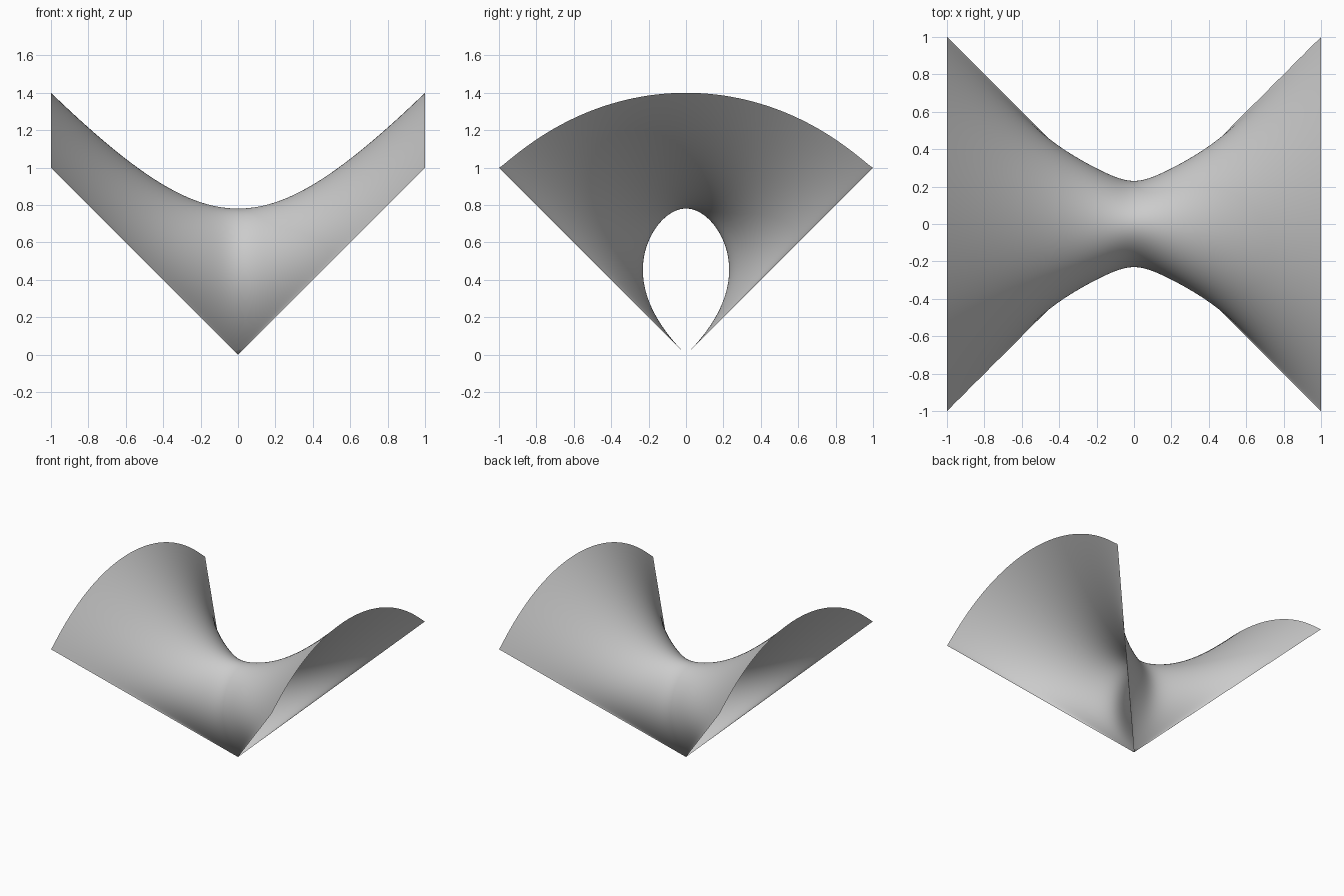
import bpy, bmesh, math

if "Cube" in bpy.data.objects:
    bpy.data.objects.remove(bpy.data.objects["Cube"])

NX, NP = 120, 96   # steps along x and across each section


def section_point(x, p):
    """Point on the saddle: p runs -1..1 from one lower edge over the ridge to the other."""
    u = max(0.0, math.cos(p * math.pi / 2))
    v = u * u
    ridge2 = 0.61 + 1.35 * x * x                  # squared ridge height
    z2 = x * x + v * (ridge2 - x * x)             # squared height of this point
    teardrop = (1 - u) * (1 - 0.66 * u)           # section at the middle
    arc = (1 - v) / (1 + v)                       # section at the ends
    t = x * x / (x * x + 0.06)
    ratio = (1 - t) * teardrop + t * arc
    y = math.copysign(math.sqrt(max(0.0, z2 * ratio)), p)
    return x, y, math.sqrt(z2)


# Saddle sheet, open teardrop in the middle flaring to arcs at both ends
bm = bmesh.new()
rows = [[bm.verts.new(section_point(-1 + 2 * i / NX, -1 + 2 * j / NP))
         for j in range(NP + 1)] for i in range(NX + 1)]
for a, b in zip(rows, rows[1:]):
    for j in range(NP):
        bm.faces.new((a[j], b[j], b[j + 1], a[j + 1]))
bmesh.ops.remove_doubles(bm, verts=bm.verts, dist=1e-5)
bmesh.ops.recalc_face_normals(bm, faces=bm.faces)
top = max(bm.faces, key=lambda f: f.calc_center_median().z)
if top.normal.z < 0:
    bmesh.ops.reverse_faces(bm, faces=bm.faces)
for f in bm.faces:
    f.smooth = True

mesh = bpy.data.meshes.new("saddle_surface")
bm.to_mesh(mesh)
bm.free()
grey = bpy.data.materials.new("light grey")
grey.diffuse_color = (0.6, 0.6, 0.6, 1)
grey.use_nodes = True
grey.node_tree.nodes["Principled BSDF"].inputs["Base Color"].default_value = grey.diffuse_color
mesh.materials.append(grey)
obj = bpy.data.objects.new("saddle_surface", mesh)
bpy.context.collection.objects.link(obj)
